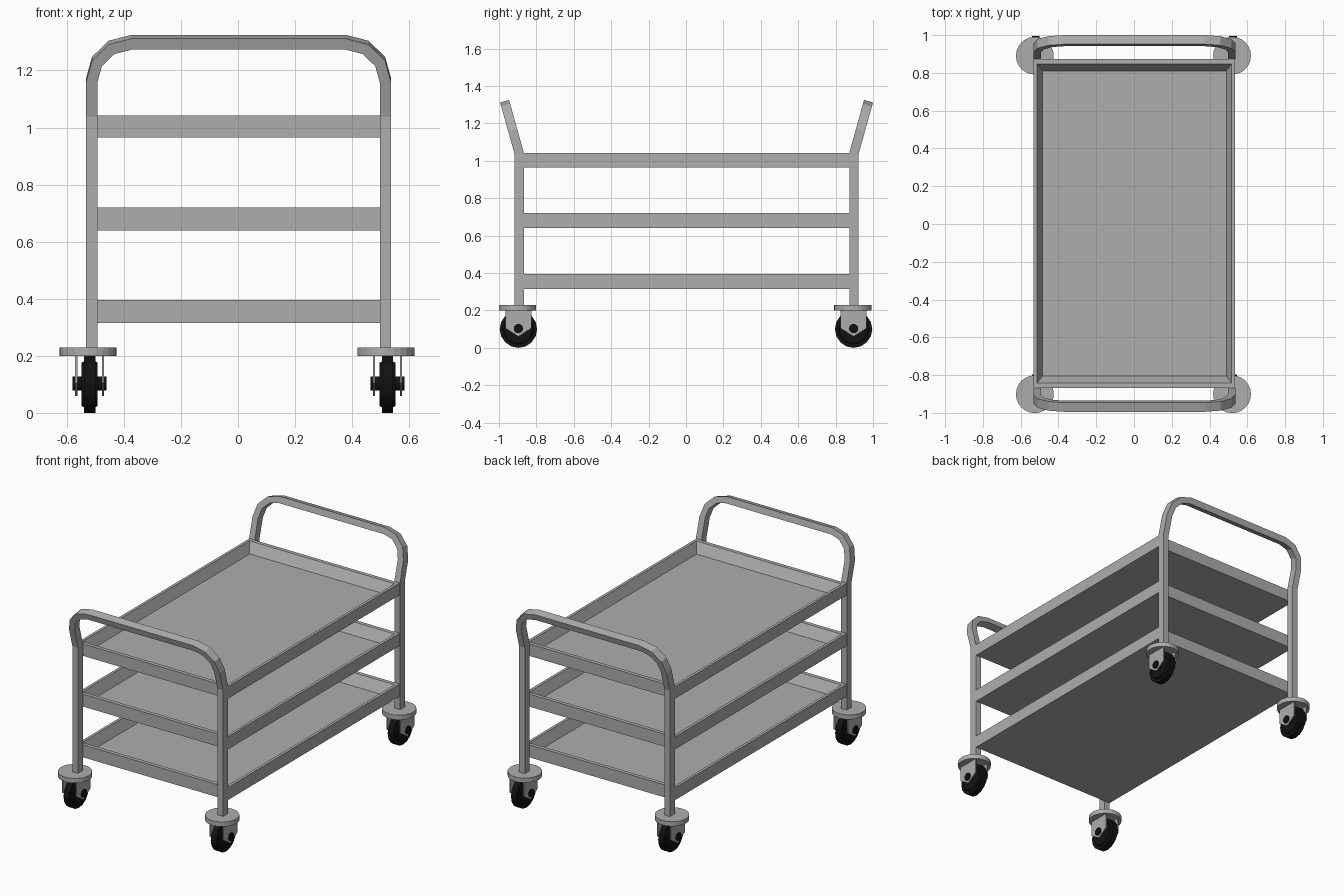
import bpy, bmesh, math
from mathutils import Vector, Matrix

if "Cube" in bpy.data.objects:
    bpy.data.objects.remove(bpy.data.objects["Cube"])

CX, CY = 0.002, 0.003          # small offset of the frame centre


def material(name, c):
    m = bpy.data.materials.new(name)
    m.diffuse_color = (*c, 1)
    m.use_nodes = True
    m.node_tree.nodes["Principled BSDF"].inputs["Base Color"].default_value = m.diffuse_color
    return m


STEEL = material("brushed_steel", (0.42, 0.42, 0.42))
RUBBER = material("black_rubber", (0.006, 0.006, 0.006))


def finish(name, bm, mat, loc=(0, 0, 0)):
    bmesh.ops.recalc_face_normals(bm, faces=bm.faces)
    me = bpy.data.meshes.new(name)
    bm.to_mesh(me)
    bm.free()
    me.materials.append(mat)
    ob = bpy.data.objects.new(name, me)
    ob.location = loc
    bpy.context.collection.objects.link(ob)
    return ob


def loft(bm, rings, closed=False):
    """Skin a list of point rings; cap the ends unless closed."""
    vs = [[bm.verts.new(p) for p in r] for r in rings]
    n = len(vs[0])
    for i in range(len(vs) if closed else len(vs) - 1):
        a, b = vs[i], vs[(i + 1) % len(vs)]
        for k in range(n):
            bm.faces.new((a[k], a[(k + 1) % n], b[(k + 1) % n], b[k]))
    if not closed:
        bm.faces.new(vs[0])
        bm.faces.new(vs[-1])


# End frame: one bent square tube forming two posts and a leaning handle
def end_frame(name, side):
    lean, bend_z = math.atan(0.28), 1.04
    path = [(-1, -0.81, 0), (-1, 0, 0)]
    half = [(0.515, -0.81, 1, 0), (0.515, 0, 1, 0)]     # x, height, normal
    for i in range(4):
        a = math.radians(30 * i)
        c, s = math.cos(a), math.sin(a)
        half.append((0.375 + 0.14 * c, 0.129 + 0.14 * s, c, s))
    full = half + [(-x, v, -nx, nv) for x, v, nx, nv in reversed(half)]

    def place(x, v, t):
        ang = lean if v > 0.001 else (lean / 2 if v > -0.001 else 0)
        up = lean if v > 0 else 0
        y = 0.895 + v * math.sin(up) + t * math.cos(ang)
        z = bend_z + v * math.cos(up) - t * math.sin(ang)
        return Vector((x, side * y, z))

    rings = []
    for x, v, nx, nv in full:
        rings.append([place(x + d * nx, v + d * nv, t)
                      for d, t in ((-0.02, -0.025), (0.02, -0.025), (0.02, 0.025), (-0.02, 0.025))])
    bm = bmesh.new()
    loft(bm, rings)
    finish(name, bm, STEEL, (CX, CY, 0))


end_frame("front_frame", -1)
end_frame("back_frame", 1)


# Trays: straight outer rim, sloped inner walls, thin floor
def tray(name, z0, z1):
    def ring(x, y, z):
        return [(-x, -y, z), (x, -y, z), (x, y, z), (-x, y, z)]
    bm = bmesh.new()
    loft(bm, [ring(0.533, 0.87, z0), ring(0.533, 0.87, z1),
              ring(0.515, 0.845, z1), ring(0.487, 0.808, z0 + 0.014)])
    finish(name, bm, STEEL, (CX, CY, 0))


tray("lower_tray", 0.315, 0.395)
tray("middle_tray", 0.64, 0.72)
tray("upper_tray", 0.965, 1.042)


# Ring of points around the x axis
def wheel_ring(x, r, n):
    return [(x, r * math.cos(2 * math.pi * k / n), r * math.sin(2 * math.pi * k / n))
            for k in range(n)]


# Casters: round plate, two fork cheeks, tyre and axle
def caster(tag, x, y):
    bm = bmesh.new()
    bmesh.ops.create_cone(bm, cap_ends=True, segments=24, radius1=0.1, radius2=0.1, depth=0.03)
    ob = finish(tag + "_caster_plate", bm, STEEL, (x - 0.005, y - 0.005, 0.215))

    bm = bmesh.new()
    outline = [(-0.07, 0.205), (-0.07, 0.105), (0, 0.06), (0.07, 0.105), (0.07, 0.205)]
    for s in (-1, 1):
        loft(bm, [[(s * 0.047 + d, py, pz) for py, pz in outline] for d in (-0.004, 0.004)])
    finish(tag + "_caster_fork", bm, STEEL, (x, y, 0))

    bm = bmesh.new()
    loft(bm, [wheel_ring(px, r, 16) for px, r in
              ((-0.028, 0.076), (-0.02, 0.08), (-0.02, 0.1), (0.02, 0.1), (0.02, 0.08), (0.028, 0.076))])
    finish(tag + "_caster_wheel", bm, RUBBER, (x, y, 0.1))

    bm = bmesh.new()
    loft(bm, [wheel_ring(px, 0.025, 12) for px in (-0.06, 0.06)])
    finish(tag + "_caster_axle", bm, RUBBER, (x, y, 0.103))


for sx, nx in ((-1, "left"), (1, "right")):
    for sy, ny in ((-1, "front"), (1, "back")):
        caster(ny + "_" + nx, CX + sx * 0.522, sy * 0.896)
